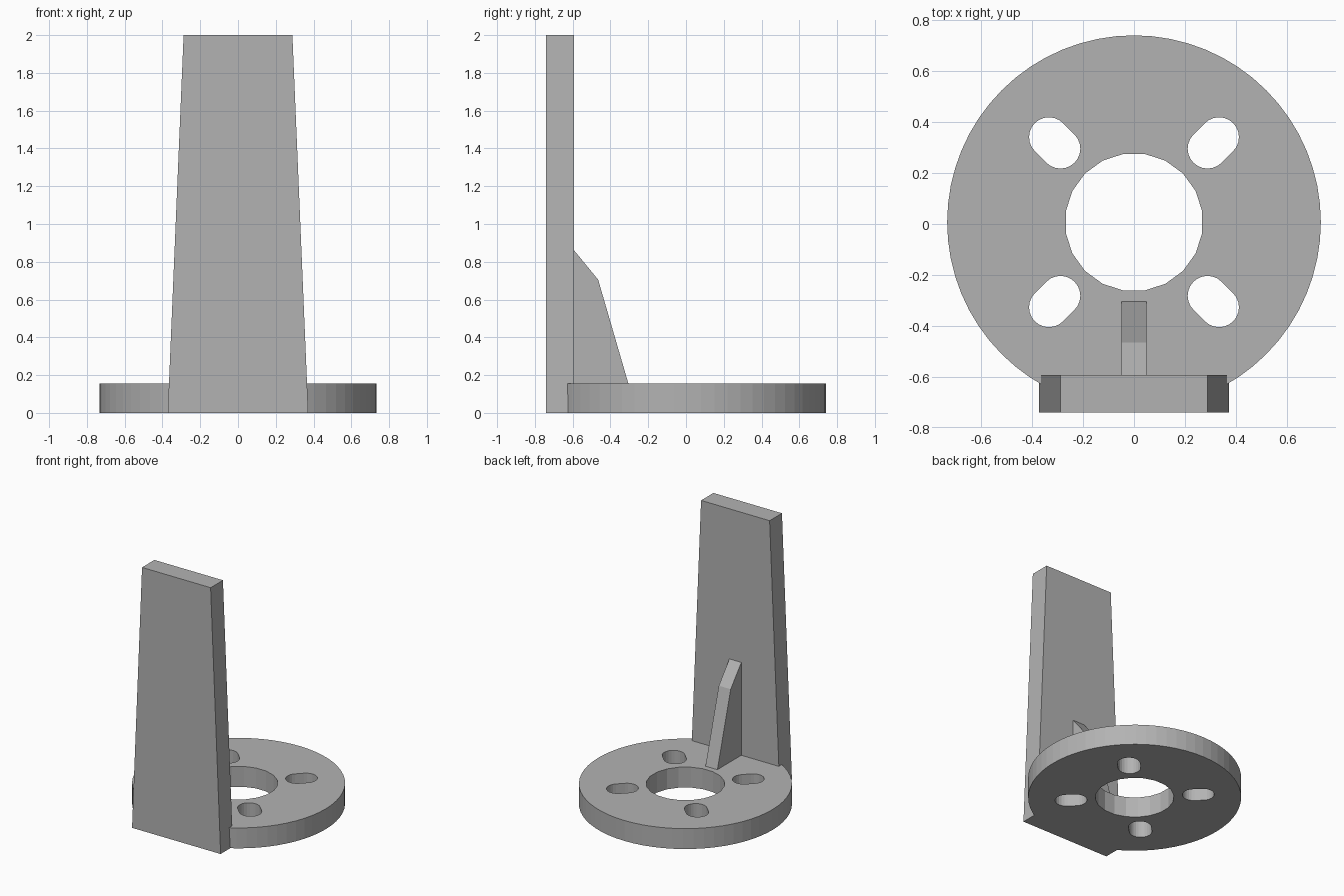
import bpy
import bmesh
from math import cos, sin, pi
from mathutils import Matrix, Vector

cube = bpy.data.objects.get("Cube")
if cube:
    bpy.data.objects.remove(cube, do_unlink=True)

BASE_TOP = 0.155      # flange thickness
CENTER_Y = 0.007      # flange axis
FRONT, BACK = -0.74, -0.592

grey = bpy.data.materials.new("plain grey")
grey.use_nodes = True
grey.diffuse_color = (0.45, 0.45, 0.45, 1)
grey.node_tree.nodes["Principled BSDF"].inputs["Base Color"].default_value = grey.diffuse_color


def prism(name, outline, direction):
    """Extrude a closed 3D outline along a direction."""
    bm = bmesh.new()
    face = bm.faces.new([bm.verts.new(p) for p in outline])
    grown = bmesh.ops.extrude_face_region(bm, geom=[face])["geom"]
    moved = [v for v in grown if isinstance(v, bmesh.types.BMVert)]
    bmesh.ops.translate(bm, verts=moved, vec=direction)
    bmesh.ops.recalc_face_normals(bm, faces=bm.faces)
    mesh = bpy.data.meshes.new(name)
    bm.to_mesh(mesh)
    bm.free()
    mesh.materials.append(grey)
    obj = bpy.data.objects.new(name, mesh)
    bpy.context.collection.objects.link(obj)
    return obj


def ring(radius, sides, z, offset=0.0):
    step = 2 * pi / sides
    return [(radius * cos((i + offset) * step),
             CENTER_Y + radius * sin((i + offset) * step), z) for i in range(sides)]


def slot(angle, inner, outer, radius, z, steps=12):
    """Radial rounded slot outline, turned to an angle."""
    points = []
    for middle, start in ((outer, -pi / 2), (inner, pi / 2)):
        for i in range(steps + 1):
            a = start + pi * i / steps
            points.append(Vector((middle + radius * cos(a), radius * sin(a), z)))
    place = Matrix.Translation((0, CENTER_Y, 0)) @ Matrix.Rotation(angle, 4, "Z")
    return [place @ p for p in points]


def plate_outline(bottom, top):
    """Tapered front outline between two heights."""
    def half(z):
        return 0.372 - 0.042 * z
    return [(-half(bottom), FRONT, bottom), (half(bottom), FRONT, bottom),
            (half(top), FRONT, top), (-half(top), FRONT, top)]


def cut(target, cutter):
    cutter.hide_render = True
    mod = target.modifiers.new("cut", "BOOLEAN")
    mod.operation = "DIFFERENCE"
    mod.solver = "EXACT"
    mod.object = cutter
    bpy.context.view_layer.objects.active = target
    bpy.ops.object.modifier_apply(modifier=mod.name)
    bpy.data.objects.remove(cutter, do_unlink=True)


# Tapered upright plate
prism("upright_plate", plate_outline(0, 2), (0, BACK - FRONT, 0))

# Round flange with centre bore and four radial slots
flange = prism("round_flange", ring(0.733, 64, 0), (0, 0, BASE_TOP))
through = (0, 0, 0.5)
cut(flange, prism("bore_cutter", ring(0.271, 20, -0.1, 0.5), through))
for k in range(4):
    outline = slot(pi / 4 + k * pi / 2, 0.408, 0.472, 0.078, -0.1)
    cut(flange, prism("slot_cutter", outline, through))

# Trim the flange where the plate passes through it
cut(flange, prism("plate_cutter", plate_outline(-0.1, 0.5), (0, BACK - FRONT, 0)))

# Bracing rib behind the plate
rib = [(BACK, BASE_TOP), (-0.305, BASE_TOP), (-0.465, 0.705), (BACK, 0.86)]
prism("bracing_rib", [(-0.05, y, z) for y, z in rib], (0.1, 0, 0))
